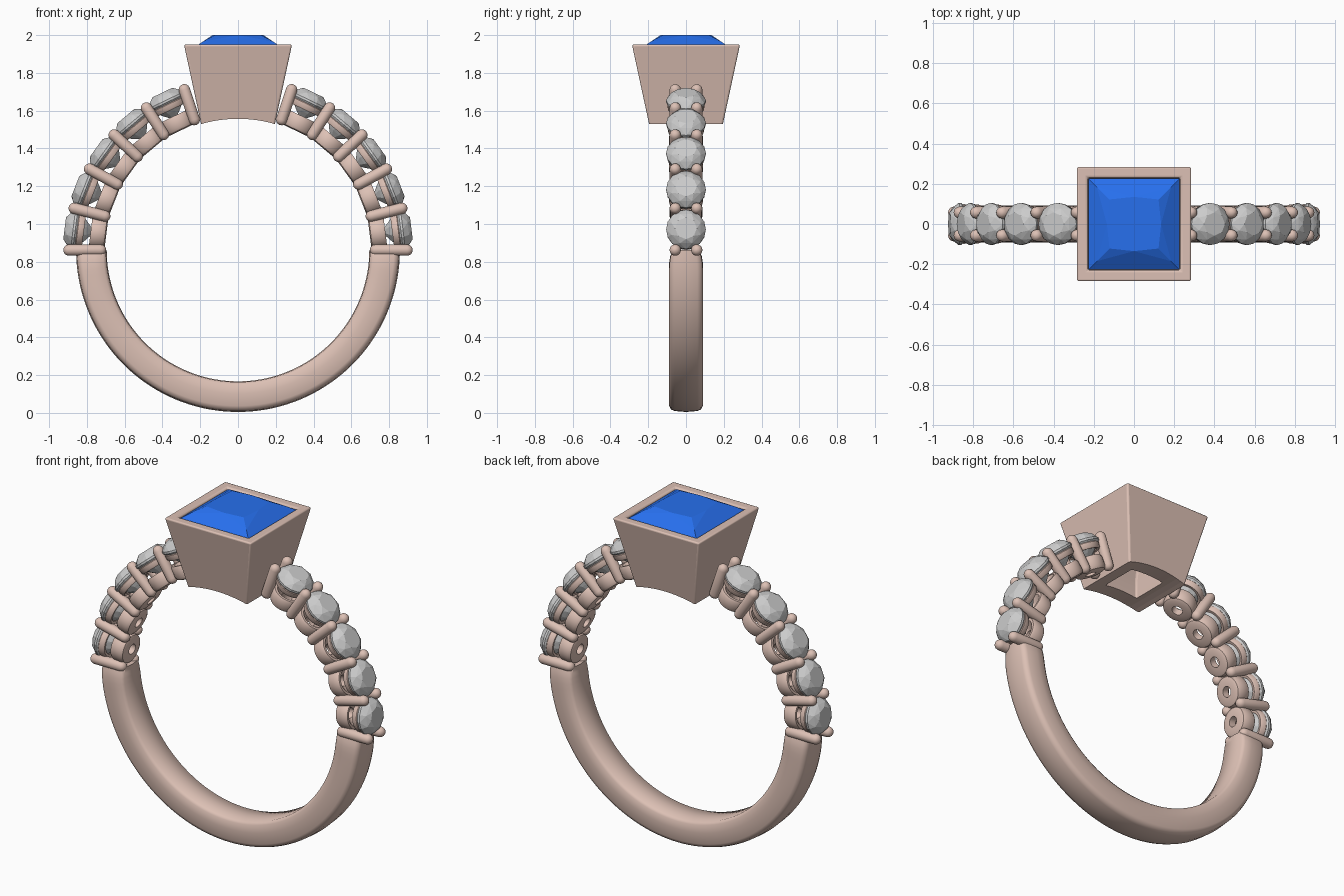
import bpy, bmesh, math
from mathutils import Matrix, Vector

if "Cube" in bpy.data.objects:
    bpy.data.objects.remove(bpy.data.objects["Cube"])

C, R_IN, R_OUT = 0.862, 0.695, 0.857      # finger-hole centre height, band radii
STEP = math.radians(14.3)                 # angle between shoulder prongs


def material(name, color):
    m = bpy.data.materials.new(name)
    m.diffuse_color = color
    m.use_nodes = True
    m.node_tree.nodes["Principled BSDF"].inputs["Base Color"].default_value = m.diffuse_color
    return m


gold = material("rose_gold", (0.72, 0.53, 0.46, 1))
blue = material("blue_gem", (0.02, 0.16, 0.85, 1))


def make_mesh(name, bm, mat=None):
    bmesh.ops.recalc_face_normals(bm, faces=bm.faces)
    me = bpy.data.meshes.new(name)
    bm.to_mesh(me)
    bm.free()
    if mat:
        me.materials.append(mat)
    return me


def place(name, me, matrix=Matrix()):
    ob = bpy.data.objects.new(name, me)
    bpy.context.collection.objects.link(ob)
    ob.matrix_world = matrix
    return ob


def smooth(ob, deg=35):
    bpy.ops.object.select_all(action='DESELECT')
    ob.select_set(True)
    bpy.context.view_layer.objects.active = ob
    bpy.ops.object.shade_smooth_by_angle(angle=math.radians(deg))


def loft(rings, close_rings=False, caps=False):
    """Skin a list of equal-length closed rings of points."""
    bm = bmesh.new()
    vs = [[bm.verts.new(p) for p in ring] for ring in rings]
    n = len(vs[0])
    pairs = list(zip(vs, vs[1:])) + ([(vs[-1], vs[0])] if close_rings else [])
    for a, b in pairs:
        for i in range(n):
            j = (i + 1) % n
            bm.faces.new((a[i], a[j], b[j], b[i]))
    if caps:
        bm.faces.new(vs[0])
        bm.faces.new(vs[-1])
    return bm


def circle(r, z, n, turn=0.0):
    return [Vector((r * math.cos(2 * math.pi * (i + turn) / n),
                    r * math.sin(2 * math.pi * (i + turn) / n), z)) for i in range(n)]


def square(h, z):
    return [Vector((x * h, y * h, z)) for x, y in ((-1, -1), (1, -1), (1, 1), (-1, 1))]


def hull(points):
    bm = bmesh.new()
    for p in points:
        bm.verts.new(p)
    bmesh.ops.convex_hull(bm, input=bm.verts)
    bmesh.ops.dissolve_limit(bm, angle_limit=0.01, verts=bm.verts, edges=bm.edges)
    return bm


# Plain lower half of the band, narrowing slightly at both ends
profile = [(-0.075, R_IN + 0.004), (0, R_IN), (0.075, R_IN + 0.004), (0.088, R_IN + 0.02),
           (0.091, 0.76), (0.089, 0.825), (0.08, 0.844), (0.06, 0.852), (0, R_OUT),
           (-0.06, 0.852), (-0.08, 0.844), (-0.089, 0.825), (-0.091, 0.76), (-0.088, R_IN + 0.02)]
rings = []
N = 72
for k in range(N + 1):
    a = math.pi + math.pi * k / N
    end = min(k, N - k)
    w = (0.78, 0.92, 0.98)[end] if end < 3 else 1.0
    rings.append([Vector((r * math.cos(a), y * w, C + r * math.sin(a))) for y, r in profile])
smooth(place("band", make_mesh("band", loft(rings, caps=True), gold)), 50)

# Shared shoulder meshes: local z is the distance from the ring centre
pr = 0.03
arc = [math.radians(d) for d in (5, 25, 45, 65, 90)]
prong_prof = [(pr * math.sin(a), 0.728 - pr * math.cos(a)) for a in arc] + \
             [(pr * math.sin(a), 0.895 + pr * math.cos(a)) for a in reversed(arc)]
cup_prof = [(0.03, 0.702), (0.068, 0.702), (0.082, 0.708), (0.09, 0.724), (0.09, 0.775),
            (0.084, 0.786), (0.07, 0.786), (0.03, 0.745)]
rim_prof = [(0.075, 0.825), (0.09, 0.822), (0.096, 0.83), (0.099, 0.855), (0.094, 0.862), (0.085, 0.858)]
prong = make_mesh("prong", loft([circle(r, z, 20) for r, z in prong_prof], caps=True), gold)
cup = make_mesh("cup", loft([circle(r, z, 32) for r, z in cup_prof], close_rings=True), gold)
rim = make_mesh("rim", loft([circle(r, z, 32) for r, z in rim_prof], close_rings=True), gold)
stone = make_mesh("stone", hull(
    circle(0.058, 0.925, 8) + circle(0.084, 0.909, 8, 0.5) + circle(0.105, 0.88, 16)
    + circle(0.105, 0.868, 16) + circle(0.055, 0.81, 8, 0.5) + [Vector((0, 0, 0.765))]))

# Stone-set shoulders on both sides
for side, sign in (("right", 1), ("left", -1)):
    def frame(i):
        return (Matrix.Translation((0, 0, C))
                @ Matrix.Rotation(sign * (math.pi / 2 - i * STEP), 4, 'Y'))
    for i in range(6):
        for face, y in (("front", -0.057), ("back", 0.057)):
            place(f"{side}_{face}_prong_{i}", prong, frame(i) @ Matrix.Translation((0, y, 0)))
    for i in range(5):
        place(f"{side}_cup_{i}", cup, frame(i + 0.5))
        place(f"{side}_rim_{i}", rim, frame(i + 0.5))
        place(f"{side}_stone_{i}", stone, frame(i + 0.5))
for name in ("right_front_prong_0", "right_cup_0", "right_rim_0"):
    smooth(bpy.data.objects[name], 40)

# Tapered square bezel, hollow through to the finger hole
bezel = place("bezel", make_mesh("bezel", loft(
    [square(h, z) for h, z in ((0.187, 1.49), (0.286, 1.95), (0.231, 1.95),
                               (0.226, 1.90), (0.11, 1.66), (0.11, 1.49))],
    close_rings=True), gold))
bev = bezel.modifiers.new("soft_edges", 'BEVEL')
bev.width, bev.segments = 0.01, 3
bev.limit_method, bev.angle_limit = 'ANGLE', math.radians(40)

# Finger-hole cutter trims the underside of the bezel
cutter = place("finger_hole_cutter",
               make_mesh("cutter", loft([circle(R_IN, z, 128) for z in (-0.5, 0.5)], caps=True)),
               Matrix.Translation((0, 0, C)) @ Matrix.Rotation(math.pi / 2, 4, 'X'))
cutter.hide_render = True
cutter.hide_set(True)
cut = bezel.modifiers.new("finger_hole", 'BOOLEAN')
cut.object, cut.operation, cut.solver = cutter, 'DIFFERENCE', 'EXACT'
smooth(bezel, 35)

# Square-cut centre gem
table_mids = [Vector(p) for p in ((0.135, 0, 2), (-0.135, 0, 2), (0, 0.135, 2), (0, -0.135, 2))]
gem = hull(square(0.122, 2.0) + table_mids + square(0.185, 1.966) + square(0.227, 1.938)
           + square(0.227, 1.925) + square(0.13, 1.78) + [Vector((0, 0, 1.69))])
place("centre_gem", make_mesh("centre_gem", gem, blue))
